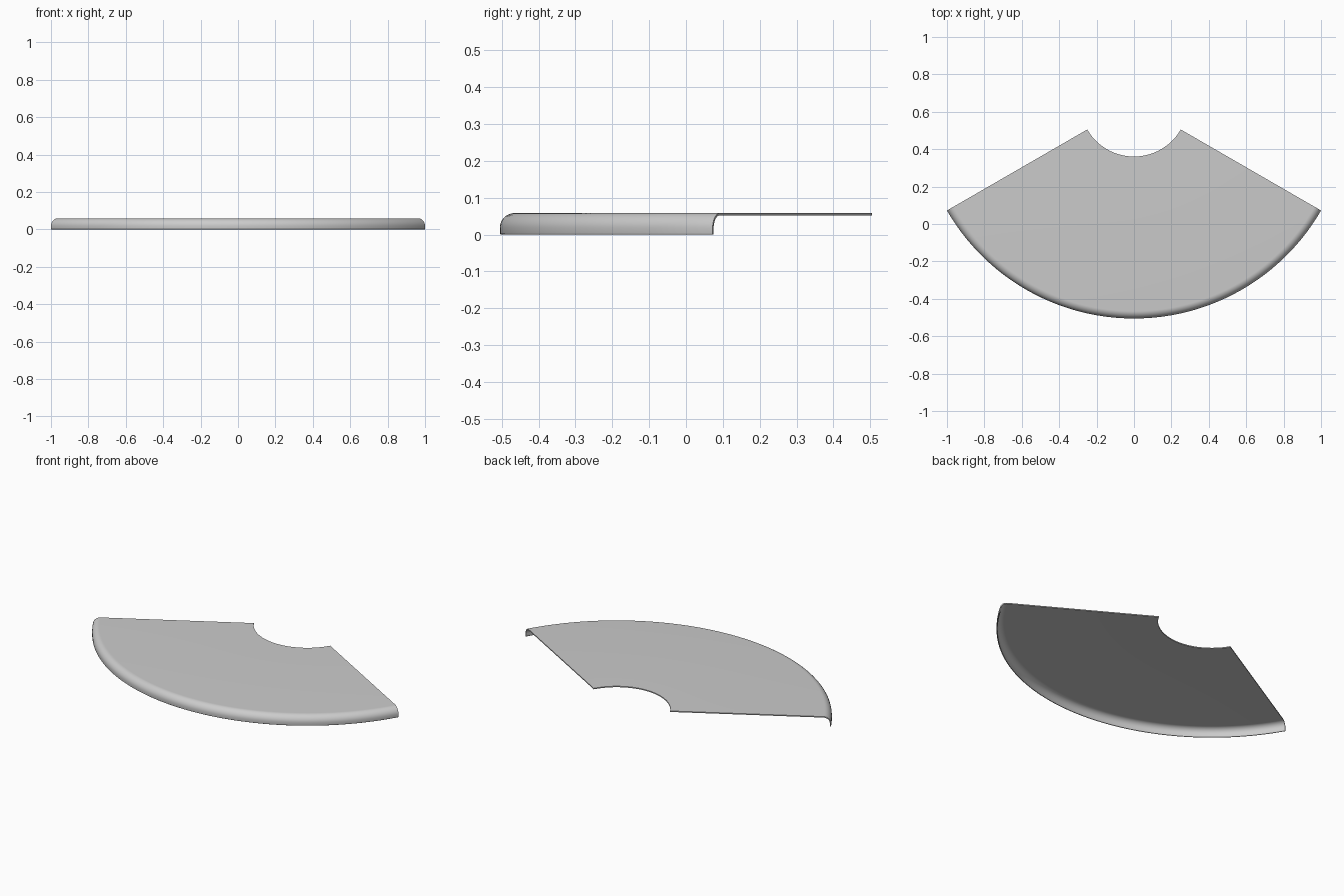
import bpy, bmesh, math

if "Cube" in bpy.data.objects:
    bpy.data.objects.remove(bpy.data.objects["Cube"])

R_OUT, R_IN = 1.1547, 0.2887   # outer and inner radius of the sector
CY = 0.6495                    # y of the arc centre
TOP, T, FIL = 0.058, 0.006, 0.04
HALF, SEG = math.radians(60), 96

grey = bpy.data.materials.new("light_grey")
grey.diffuse_color = (0.6, 0.6, 0.6, 1)
grey.use_nodes = True
grey.node_tree.nodes["Principled BSDF"].inputs["Base Color"].default_value = grey.diffuse_color


def fillet(radius, n=12):
    """Quarter arc from the flat top to the upright lip."""
    c = (R_OUT - FIL, TOP - FIL)
    return [(c[0] + radius * math.sin(a), c[1] + radius * math.cos(a))
            for a in (i / n * math.pi / 2 for i in range(n + 1))]


# radial cross-section: thin sheet turning down into a lip with a rounded foot
foot = [(R_OUT - T / 2 + T / 2 * math.cos(a), T / 2 - T / 2 * math.sin(a))
        for a in (i / 6 * math.pi for i in range(7))]
profile = ([(R_IN, TOP)] + fillet(FIL) + foot
           + fillet(FIL - T)[::-1] + [(R_IN, TOP - T)])

# sweep the section around the arc centre
bm = bmesh.new()
rings = []
for i in range(SEG + 1):
    a = -HALF + 2 * HALF * i / SEG
    rings.append([bm.verts.new((r * math.sin(a), CY - r * math.cos(a), z))
                  for r, z in profile])
n = len(profile)
for p, q in zip(rings, rings[1:]):
    for j in range(n):
        k = (j + 1) % n
        bm.faces.new((p[j], p[k], q[k], q[j]))
# close the two straight ends
bm.faces.new(rings[0])
bm.faces.new(rings[-1][::-1])
bmesh.ops.recalc_face_normals(bm, faces=bm.faces)

mesh = bpy.data.meshes.new("curved_tray_panel")
bm.to_mesh(mesh)
bm.free()
mesh.materials.append(grey)
panel = bpy.data.objects.new("curved_tray_panel", mesh)
bpy.context.collection.objects.link(panel)
bpy.context.view_layer.objects.active = panel
panel.select_set(True)
bpy.ops.object.shade_smooth_by_angle(angle=math.radians(35))
